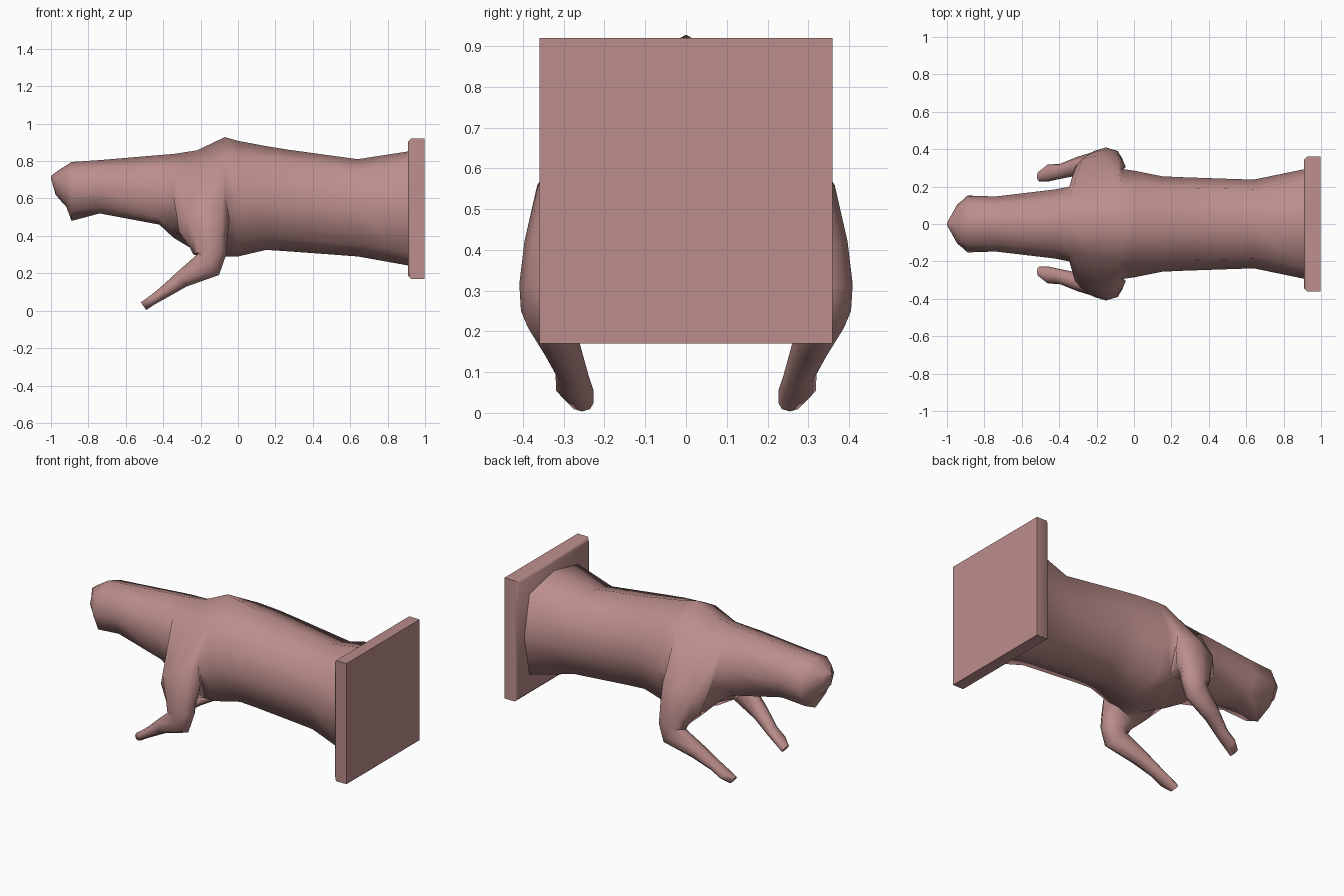
import bpy, bmesh, math
from mathutils import Vector

cube = bpy.data.objects.get("Cube")
if cube:
    bpy.data.objects.remove(cube, do_unlink=True)

hide = bpy.data.materials.new("dusty pink hide")
hide.use_nodes = True
COLOUR = (0.50, 0.27, 0.26, 1)
hide.diffuse_color = COLOUR
hide.node_tree.nodes["Principled BSDF"].inputs["Base Color"].default_value = COLOUR


def finish(name, bm, angle):
    """Turn a bmesh into a shaded object."""
    bmesh.ops.recalc_face_normals(bm, faces=bm.faces)
    mesh = bpy.data.meshes.new(name)
    bm.to_mesh(mesh)
    bm.free()
    mesh.materials.append(hide)
    obj = bpy.data.objects.new(name, mesh)
    bpy.context.collection.objects.link(obj)
    bpy.ops.object.select_all(action='DESELECT')
    obj.select_set(True)
    bpy.context.view_layer.objects.active = obj
    bpy.ops.object.shade_smooth_by_angle(angle=math.radians(angle))


def oval(bm, centre, u, v, ru, rv, upper=1.0, lower=1.0):
    """Eight-sided ring of verts; powers under one make that half boxier."""
    ring = []
    for i in range(8):
        t = math.pi * i / 4
        c, s = math.cos(t), math.sin(t)
        power = upper if s > 0 else lower
        c = math.copysign(abs(c) ** power, c)
        s = math.copysign(abs(s) ** power, s)
        ring.append(bm.verts.new(Vector(centre) + u * ru * c + v * rv * s))
    return ring


def skin(bm, loops, skip=()):
    """Join neighbouring rings with quads, leaving out skipped (ring, side) pairs."""
    for k, (a, b) in enumerate(zip(loops, loops[1:])):
        for i in range(8):
            j = (i + 1) % 8
            if (k, i) not in skip:
                bm.faces.new((a[i], a[j], b[j], b[i]))


Y, Z = Vector((0, 1, 0)), Vector((0, 0, 1))

# Head, neck and barrel: x, half width, bottom, top, upper power, lower power
TRUNK = [
    (-1.0, 0.006, 0.705, 0.72, 1, 1),
    (-0.975, 0.05, 0.62, 0.74, 1, 1),
    (-0.945, 0.105, 0.585, 0.76, 0.9, 0.9),
    (-0.92, 0.125, 0.56, 0.775, 0.9, 0.9),
    (-0.89, 0.152, 0.48, 0.795, 0.85, 1.1),
    (-0.74, 0.147, 0.52, 0.805, 0.85, 0.65),
    (-0.42, 0.185, 0.46, 0.832, 0.9, 0.5),
    (-0.345, 0.2, 0.39, 0.838, 0.9, 0.65),
    (-0.22, 0.25, 0.315, 0.857, 1.1, 0.75),
    (-0.07, 0.295, 0.29, 0.928, 1.2, 0.8),
    (0.0, 0.285, 0.29, 0.908, 1.0, 0.8),
    (0.15, 0.255, 0.325, 0.88, 0.8, 0.8),
    (0.26, 0.25, 0.318, 0.862, 0.75, 0.8),
    (0.64, 0.237, 0.29, 0.81, 0.7, 0.75),
    (0.92, 0.295, 0.24, 0.853, 0.55, 0.55),
]
SHOULDER = 7  # ring where the shoulder opening starts
bm = bmesh.new()
trunk = [oval(bm, (x, 0, (lo + hi) / 2), Y, Z, w, (hi - lo) / 2, up, down)
         for x, w, lo, hi, up, down in TRUNK]
skin(bm, trunk, [(SHOULDER + k, i) for k in (0, 1) for i in (0, 7, 3, 4)])
bm.faces.new(trunk[0])
bm.faces.new(trunk[-1])

# Front legs grown from the openings: x, y, z, depth radius, width radius, tilt
LEG = [
    (-0.18, 0.305, 0.455, 0.14, 0.12, 60),
    (-0.16, 0.335, 0.37, 0.105, 0.08, 40),
    (-0.15, 0.345, 0.305, 0.09, 0.065, 10),
    (-0.155, 0.345, 0.25, 0.08, 0.06, 0),
    (-0.30, 0.31, 0.168, 0.046, 0.05, 0),
    (-0.40, 0.28, 0.095, 0.032, 0.04, 0),
    (-0.46, 0.273, 0.055, 0.026, 0.046, 0),
    (-0.505, 0.255, 0.024, 0.025, 0.028, 0),
]
front, middle, back = trunk[SHOULDER:SHOULDER + 3]
for side, wide, top, low in ((1, 0, 1, 7), (-1, 4, 3, 5)):
    # Opening in the trunk, in the same order as a leg ring
    rings = [[back[wide], back[top], middle[top], front[top],
              front[wide], front[low], middle[low], back[low]]]
    for i, (x, y, z, depth, width, tilt) in enumerate(LEG):
        before, after = LEG[max(i - 1, 0)], LEG[min(i + 1, len(LEG) - 1)]
        along = Vector((after[0] - before[0], 0, after[2] - before[2])).normalized()
        t = math.radians(tilt)
        across = Vector((0, side * math.cos(t), math.sin(t)))
        rings.append(oval(bm, (x, side * y, z), along.cross(Y), across, depth, width))
    skin(bm, rings)
    bm.faces.new(rings[-1])
finish("body_with_front_legs", bm, 70)

# Wall plate with a chamfered front rim
bm = bmesh.new()
bmesh.ops.create_cube(bm, size=1)
for v in bm.verts:
    v.co = Vector((0.953 + v.co.x * 0.09, v.co.y * 0.72, 0.545 + v.co.z * 0.75))
rim = [e for e in bm.edges if all(v.co.x < 0.92 for v in e.verts)]
bmesh.ops.bevel(bm, geom=rim, offset=0.018, segments=1, affect='EDGES')
finish("wall_plate", bm, 50)
